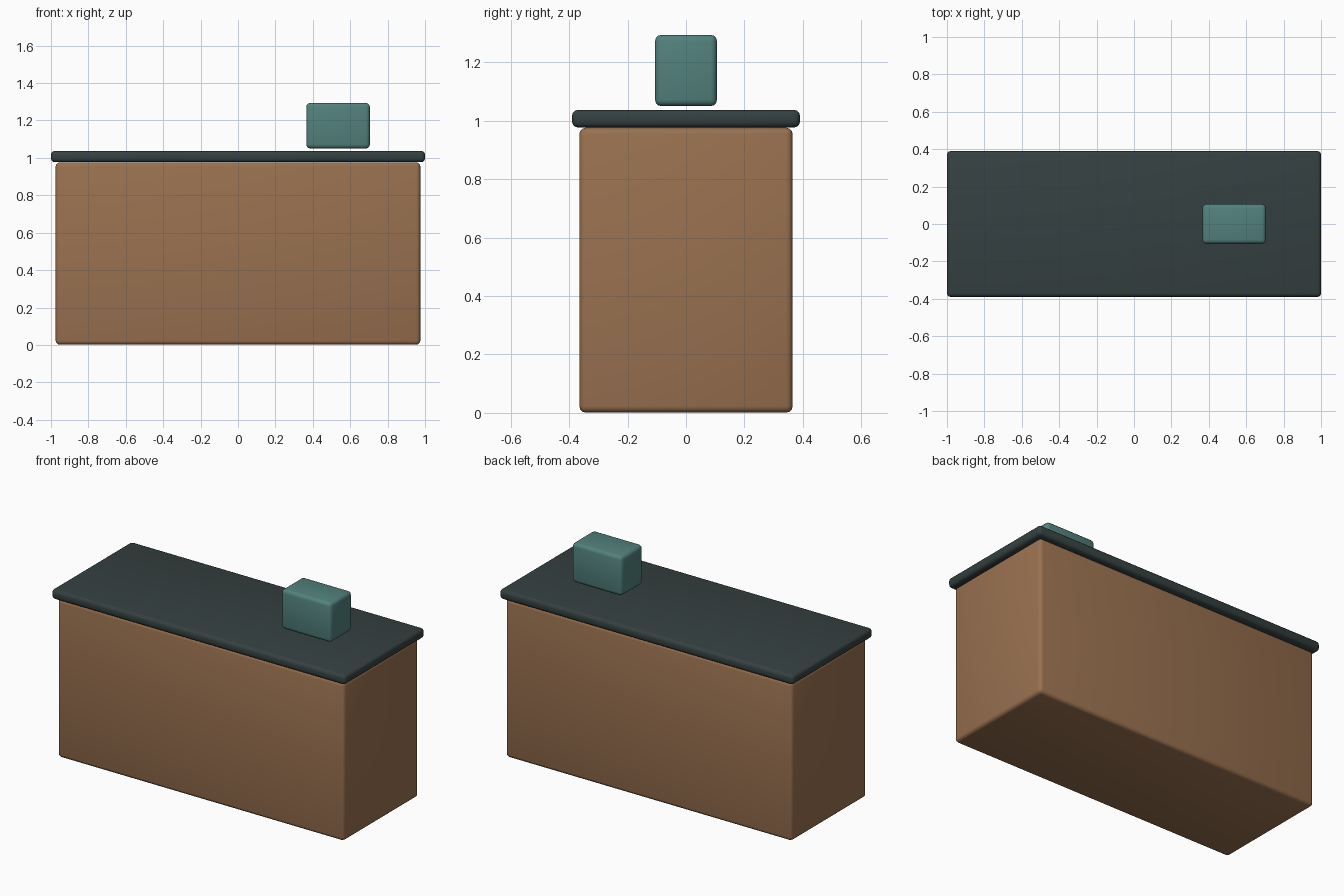
import bpy
import math

if "Cube" in bpy.data.objects:
    bpy.data.objects.remove(bpy.data.objects["Cube"])


def material(name, color):
    mat = bpy.data.materials.new(name)
    mat.diffuse_color = (*color, 1.0)
    mat.use_nodes = True
    mat.node_tree.nodes["Principled BSDF"].inputs["Base Color"].default_value = mat.diffuse_color
    return mat


def rounded_box(name, size, center, radius, mat):
    """Box with softly rounded edges."""
    bpy.ops.mesh.primitive_cube_add(size=1, location=center)
    obj = bpy.context.object
    obj.name = name
    obj.scale = size
    bpy.ops.object.transform_apply(location=False, rotation=False, scale=True)
    bevel = obj.modifiers.new("rounded_edges", 'BEVEL')
    bevel.width = radius
    bevel.segments = 3
    bpy.ops.object.modifier_apply(modifier=bevel.name)
    bpy.ops.object.shade_smooth_by_angle(angle=math.radians(35))
    obj.data.materials.append(mat)
    return obj


wood = material("brown_wood", (0.32, 0.165, 0.08))
slate = material("dark_slate", (0.036, 0.052, 0.052))
teal = material("muted_teal", (0.085, 0.22, 0.205))

# Counter body
rounded_box("counter_body", (1.95, 0.73, 0.975), (0, 0, 0.4885), 0.022, wood)
# Overhanging worktop
rounded_box("worktop", (2.0, 0.78, 0.06), (0, 0, 1.007), 0.02, slate)
# Small box hovering just above the worktop
rounded_box("till_box", (0.34, 0.212, 0.244), (0.535, 0, 1.172), 0.022, teal)
